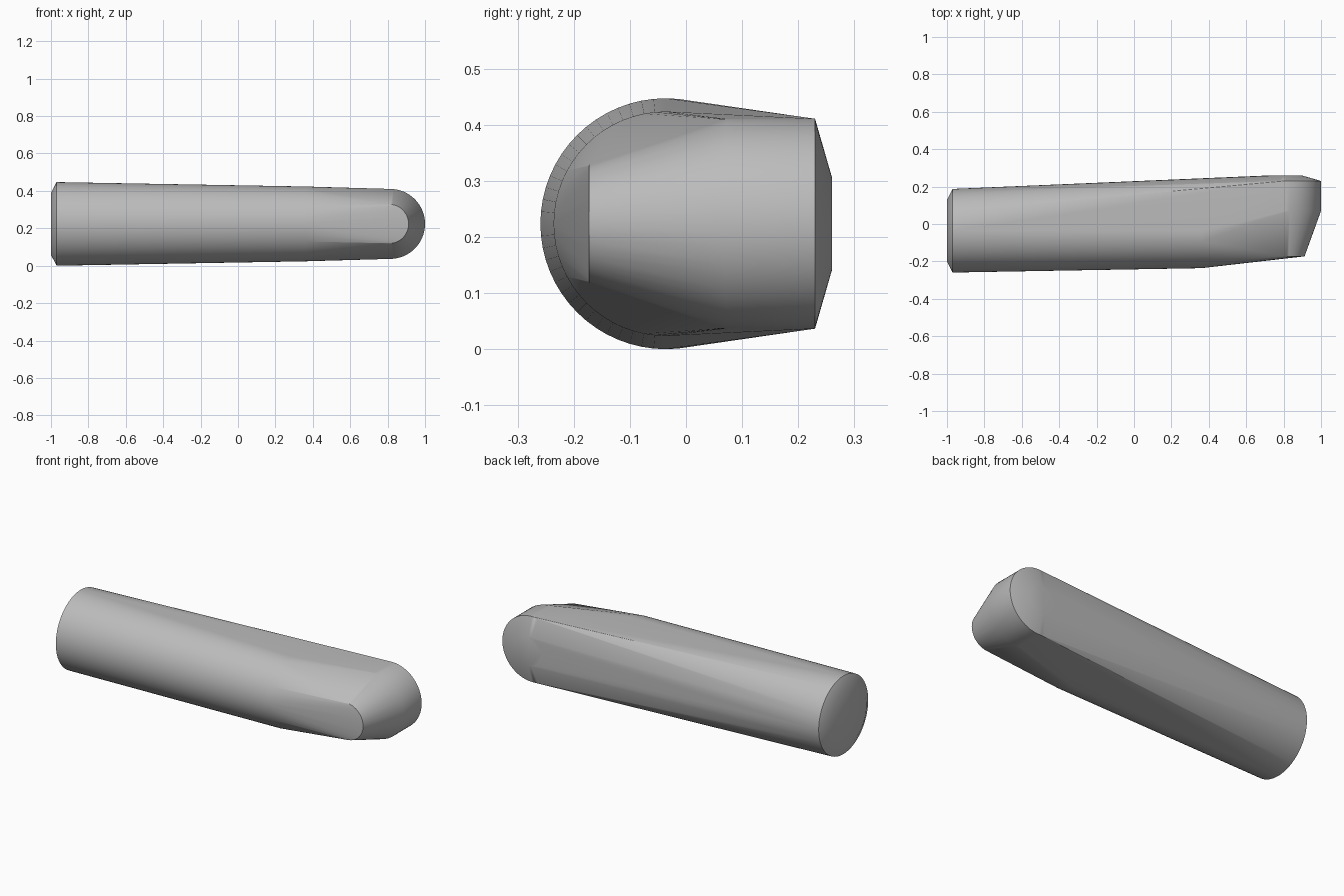
import bpy
import bmesh
import math
from mathutils import Vector

cube = bpy.data.objects.get("Cube")
if cube:
    bpy.data.objects.remove(cube, do_unlink=True)

MID_Z = 0.2235
SEGMENTS = 64


def ring(bm, center, radius, axis, half=False):
    """Circle of points facing along x or y; half keeps only the +x side."""
    for i in range(SEGMENTS):
        a = math.tau * i / SEGMENTS
        u, w = radius * math.cos(a), radius * math.sin(a)
        if half and u < -0.0001:
            continue
        offset = Vector((u, 0, w)) if axis == "y" else Vector((0, u, w))
        bm.verts.new(Vector(center) + offset)


def grey_material():
    mat = bpy.data.materials.new("plain grey")
    mat.use_nodes = True
    colour = (0.5, 0.5, 0.5, 1)
    mat.diffuse_color = colour
    for node in mat.node_tree.nodes:
        if node.type == "BSDF_PRINCIPLED":
            node.inputs["Base Color"].default_value = colour
    return mat


bm = bmesh.new()

# Round shaft: chamfered end, full radius, then the start of the flattened front
for x, radius in ((-1.0, 0.165), (-0.97, MID_Z), (0.36, 0.2)):
    ring(bm, (x, -0.036, MID_Z), radius, "x")

# Rounded head: back cap, back rim and the start of the cone
for y, radius in ((0.26, 0.083), (0.23, 0.187), (0.07, 0.187)):
    ring(bm, (0.813, y, MID_Z), radius, "y")

# Narrow front tip
ring(bm, (0.807, -0.173, MID_Z), 0.105, "y", half=True)

# Stretch one skin over all sections
hull = bmesh.ops.convex_hull(bm, input=bm.verts[:])
loose = [v for v in bm.verts if not v.link_faces]
bmesh.ops.delete(bm, geom=loose, context="VERTS")
bmesh.ops.dissolve_limit(bm, angle_limit=math.radians(0.2),
                         verts=bm.verts[:], edges=bm.edges[:])
bmesh.ops.recalc_face_normals(bm, faces=bm.faces[:])

mesh = bpy.data.meshes.new("tapered_handle")
bm.to_mesh(mesh)
bm.free()
mesh.materials.append(grey_material())
handle = bpy.data.objects.new("tapered_handle", mesh)
bpy.context.collection.objects.link(handle)

bpy.ops.object.select_all(action="DESELECT")
handle.select_set(True)
bpy.context.view_layer.objects.active = handle
bpy.ops.object.shade_smooth_by_angle(angle=math.radians(30))
